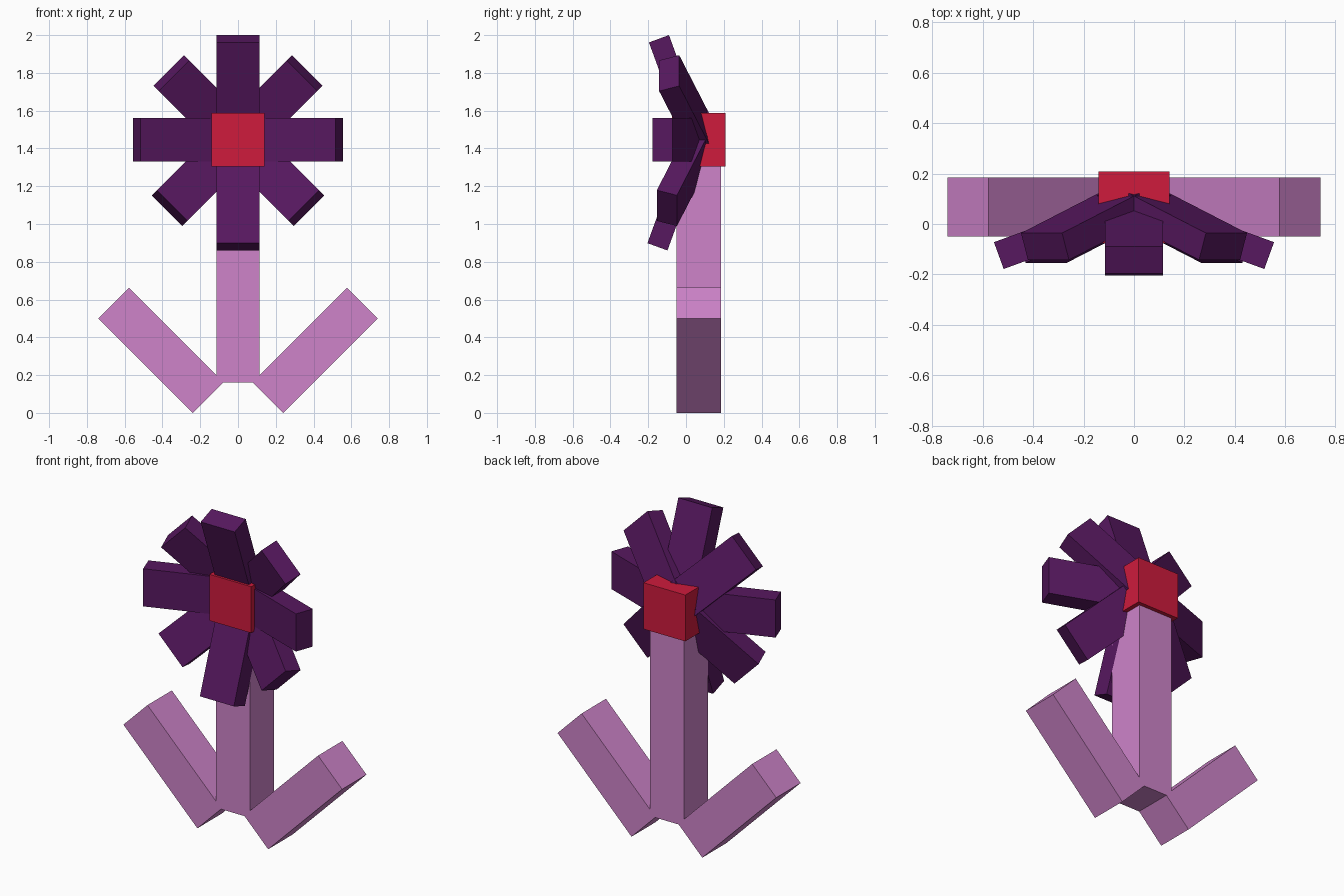
import bpy
from math import radians, sin, cos
from mathutils import Matrix, Vector

if "Cube" in bpy.data.objects:
    bpy.data.objects.remove(bpy.data.objects["Cube"])


def material(name, rgb):
    m = bpy.data.materials.new(name)
    m.diffuse_color = (*rgb, 1)
    m.use_nodes = True
    m.node_tree.nodes["Principled BSDF"].inputs["Base Color"].default_value = m.diffuse_color
    return m


PINK = material("stem_pink", (0.62, 0.23, 0.59))
PURPLE = material("petal_purple", (0.095, 0.009, 0.115))
RED = material("heart_red", (0.62, 0.011, 0.046))


def box(name, center, size, mat, axes=Matrix.Identity(3)):
    """Box of the given size whose local axes are the columns of axes."""
    bpy.ops.mesh.primitive_cube_add(size=1)
    ob = bpy.context.object
    ob.name = name
    ob.matrix_world = (Matrix.Translation(center) @ axes.to_4x4()
                       @ Matrix.Diagonal((*size, 1)))
    ob.data.materials.append(mat)
    return ob


W = 0.23          # common bar width
Y = 0.067         # depth of the stem axis
HUB_Z = 1.446     # height of the flower centre

# Stem and the two slanted leaves
box("stem", (0, Y, 0.80), (W, W + 0.005, 1.28), PINK)
for side, label in ((-1, "left"), (1, "right")):
    box(f"leaf_{label}", (side * 0.408, Y, 0.3315), (0.707, W + 0.005, W), PINK,
        Matrix.Rotation(radians(-45 * side), 3, 'Y'))

# Flower heart
box("flower_heart", (0, Y, HUB_Z), (0.283, 0.283, 0.283), RED)

# Petals: angle in the front plane, reach and depth of the rear tip edge
TILT = radians(20)
THICK = 0.113
petals = [(0, 0.555, -0.072), (180, 0.555, -0.072),
          (90, 0.554, -0.09), (270, 0.586, -0.098),
          (45, 0.518, -0.036), (135, 0.518, -0.036),
          (225, 0.531, -0.048), (315, 0.531, -0.048)]
for i, (deg, reach, depth) in enumerate(petals):
    a = radians(deg)
    out = Vector((cos(a) * cos(TILT), -sin(TILT), sin(a) * cos(TILT)))
    back = Vector((cos(a) * sin(TILT), cos(TILT), sin(a) * sin(TILT)))
    axes = Matrix((out, back, out.cross(back))).transposed()
    length = reach / cos(TILT)
    tip = Vector((reach * cos(a), depth, HUB_Z + reach * sin(a)))
    box(f"petal_{i + 1}", tip - out * length / 2 - back * THICK / 2,
        (length, THICK, W), PURPLE, axes)
